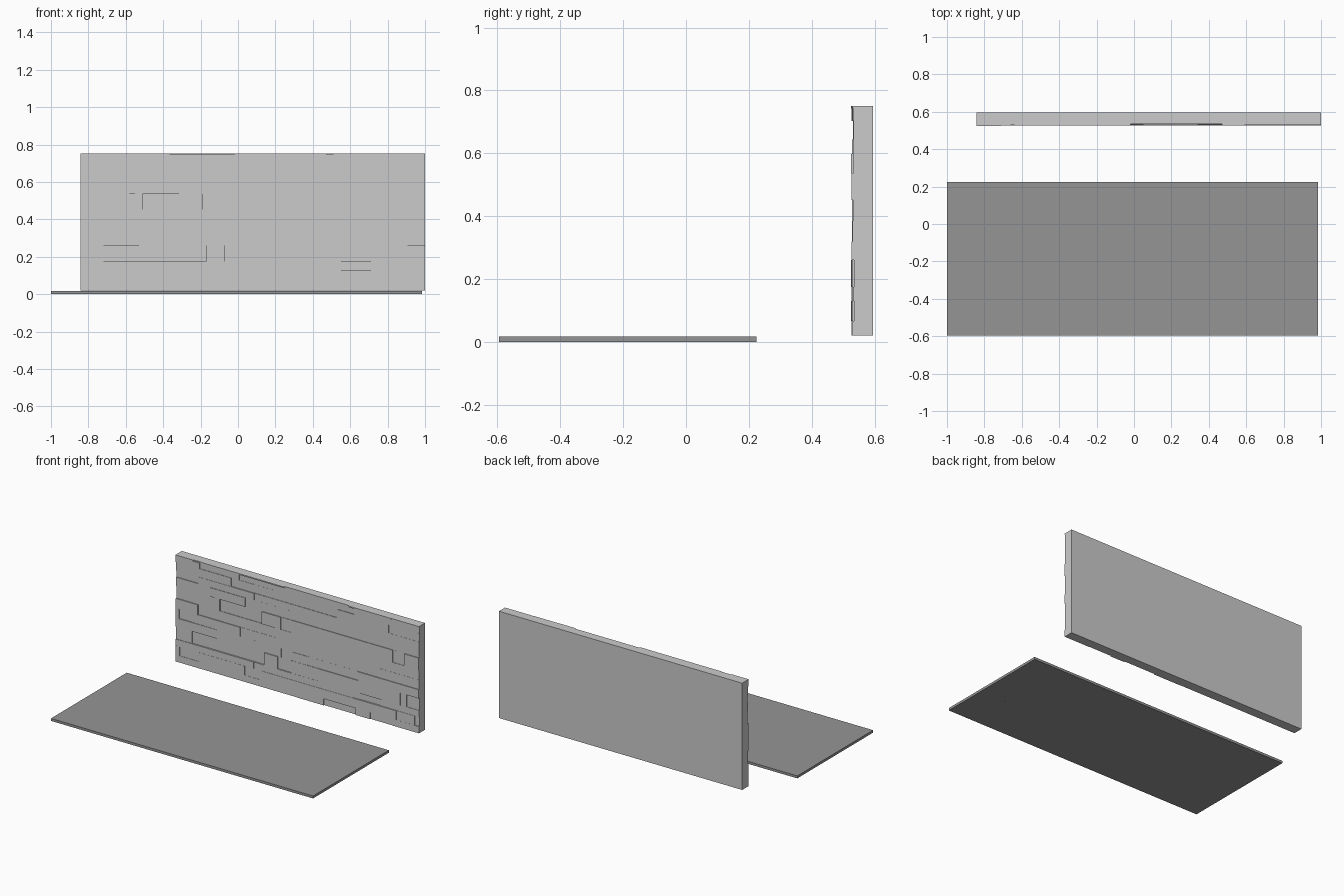
import bpy, bmesh, random
from mathutils import Matrix, Vector

random.seed(7)


def add_box(bm, lo, hi):
    lo, hi = Vector(lo), Vector(hi)
    m = Matrix.Translation((lo + hi) / 2) @ Matrix.Diagonal((*(hi - lo), 1))
    bmesh.ops.create_cube(bm, size=1, matrix=m)


def finish(bm, name):
    mesh = bpy.data.meshes.new(name)
    bm.to_mesh(mesh)
    bm.free()
    obj = bpy.data.objects.new(name, mesh)
    bpy.context.collection.objects.link(obj)
    return obj


# Stone wall: courses of (bottom height, vertical joints along x)
courses = [
    (0.020, [0.08, 0.28, 0.52, 0.63, 0.80]),
    (0.066, [-0.81, -0.66, -0.32, -0.19, 0.68, 0.83, 0.965]),
    (0.130, [-0.25, 0.50, 0.55, 0.71]),
    (0.175, [-0.72, -0.17, -0.07, 0.035, 0.24, 0.735, 0.86, 0.905]),
    (0.260, [-0.53, -0.045, 0.045, 0.15, 0.54, 0.755]),
    (0.320, [-0.815, -0.72, -0.58, -0.355, 0.70]),
    (0.384, [-0.675, -0.48, -0.09, 0.03, 0.34]),
    (0.452, [-0.72, -0.55, -0.51, -0.19, -0.045, 0.80, 0.89]),
    (0.536, [-0.58, -0.315, 0.05, 0.825]),
    (0.597, [-0.67, -0.25, 0.34, 0.455]),
    (0.644, [-0.425, -0.25, 0.38, 0.77]),
    (0.702, [-0.66, -0.41, -0.365, -0.06, 0.51, 0.56, 0.84]),
    (0.743, [-0.71, -0.64, -0.365, -0.11, -0.02, 0.47, 0.59, 0.79]),
]
tops = [c[0] for c in courses[1:]] + [0.751]
bm = bmesh.new()
for (z0, joints), z1 in zip(courses, tops):
    xs = [-0.842] + joints + [1.0]
    for x0, x1 in zip(xs, xs[1:]):
        front = random.uniform(0.525, 0.537)   # uneven stone faces
        add_box(bm, (x0, front, z0), (x1, 0.595, z1))
finish(bm, "stone_wall")

# Plank floor: narrow first row, then equal rows with staggered joints
row_y = [-0.595] + [-0.541 + 0.0638 * i for i in range(13)]
bm = bmesh.new()
for y0, y1 in zip(row_y, row_y[1:]):
    x = -1.0
    while x < 0.985:
        end = x + random.uniform(0.18, 0.5)
        if end > 0.9:
            end = 0.985
        add_box(bm, (x, y0, 0), (end, y1, 0.017))
        x = end
floor = finish(bm, "plank_floor")
mat = bpy.data.materials.new("dark_grey")
mat.diffuse_color = (0.3, 0.3, 0.3, 1)
floor.data.materials.append(mat)
